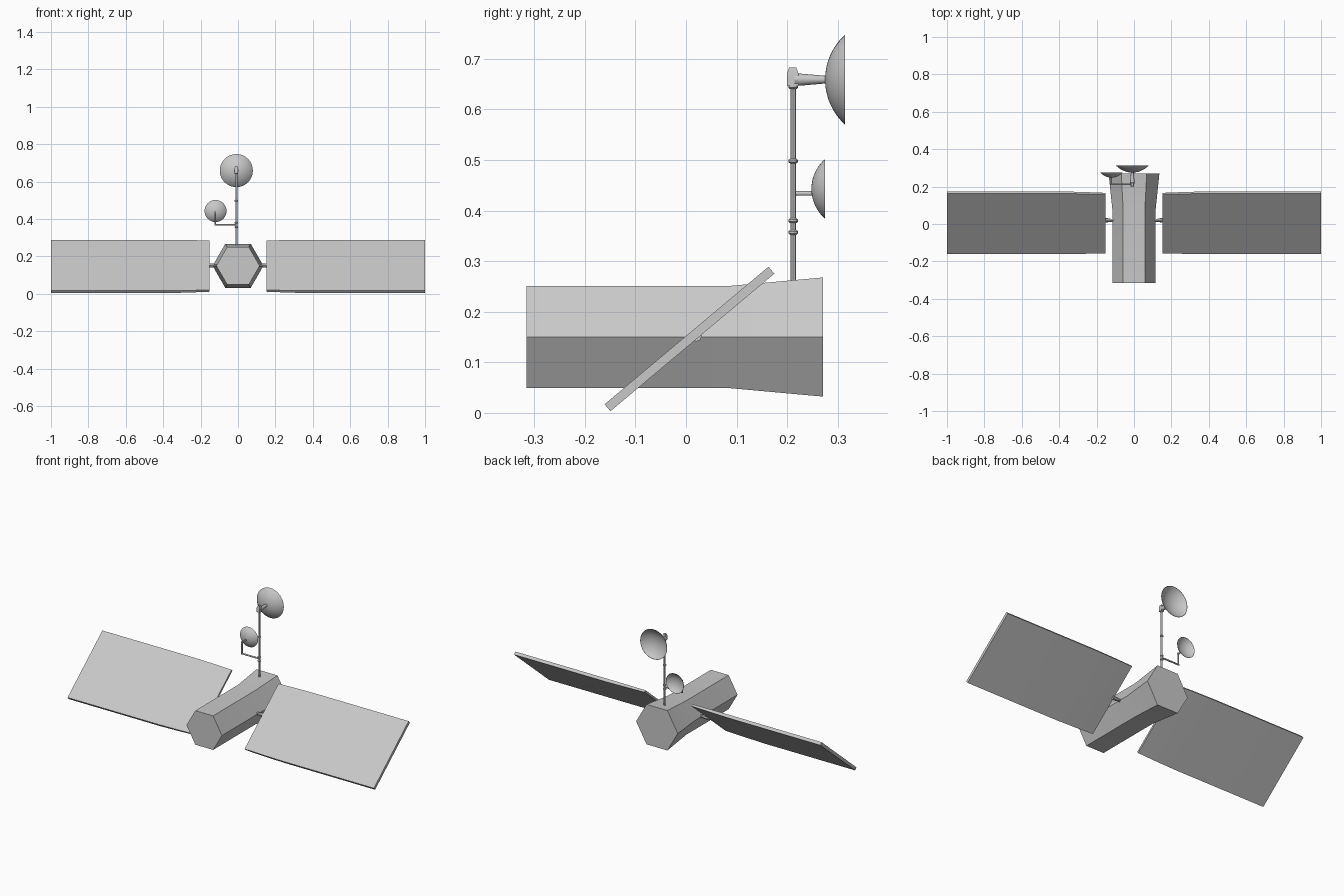
import bpy, bmesh, math
from mathutils import Vector

cube = bpy.data.objects.get("Cube")
if cube:
    bpy.data.objects.remove(cube)

grey = bpy.data.materials.new("satin_grey")
grey.use_nodes = True
grey.diffuse_color = (0.58, 0.58, 0.58, 1)
grey.node_tree.nodes["Principled BSDF"].inputs["Base Color"].default_value = (0.58, 0.58, 0.58, 1)

X, Y, Z = Vector((1, 0, 0)), Vector((0, 1, 0)), Vector((0, 0, 1))


def loft(name, rings):
    """Skin a row of equal-length rings of points and cap both ends."""
    bm = bmesh.new()
    rows = [[bm.verts.new(p) for p in ring] for ring in rings]
    n = len(rows[0])
    for a, b in zip(rows, rows[1:]):
        for i in range(n):
            j = (i + 1) % n
            bm.faces.new((a[i], a[j], b[j], b[i]))
    bm.faces.new(rows[0])
    bm.faces.new(rows[-1])
    bmesh.ops.remove_doubles(bm, verts=bm.verts, dist=1e-5)
    bmesh.ops.recalc_face_normals(bm, faces=bm.faces)
    mesh = bpy.data.meshes.new(name)
    bm.to_mesh(mesh)
    bm.free()
    mesh.materials.append(grey)
    obj = bpy.data.objects.new(name, mesh)
    bpy.context.collection.objects.link(obj)
    bpy.ops.object.select_all(action='DESELECT')
    obj.select_set(True)
    bpy.context.view_layer.objects.active = obj
    bpy.ops.object.shade_smooth_by_angle(angle=math.radians(30))
    return obj


def lathe(name, origin, axis, profile, sides=12):
    """Turn a profile of (radius, distance along axis)."""
    u = Y if axis == X else X
    v = axis.cross(u)
    turns = [2 * math.pi * i / sides for i in range(sides)]
    return loft(name, [[Vector(origin) + axis * h + (u * math.cos(t) + v * math.sin(t)) * max(r, 1e-7)
                        for t in turns] for r, h in profile])


def dish(name, origin, radius, depth, wall=0.002, steps=10):
    """Thin spherical bowl, apex at origin, open towards +y."""
    ball = (radius ** 2 + depth ** 2) / (2 * depth)
    rim = math.asin(radius / ball)
    outer = [(ball * math.sin(rim * i / steps), ball * (1 - math.cos(rim * i / steps)))
             for i in range(steps + 1)]
    inner = [(r * 0.985, h + wall * (1 - i / steps)) for i, (r, h) in enumerate(outer)]
    lathe(name, origin, Y, outer + inner[::-1], 32)


# Hexagonal hull, flared at the back
lathe("hull", (0, 0, 0.15), Y, [(0.116, -0.315), (0.116, 0.08), (0.136, 0.271)], 6)

# Tilted solar panels, slimmer at the inner end, with their struts
tilt = math.radians(40)
along = Vector((0, math.cos(tilt), math.sin(tilt)))
normal = Vector((0, -math.sin(tilt), math.cos(tilt)))
top_centre = Vector((0, 0.001, 0.153))


def panel_section(x, half_width, thick):
    top = top_centre + X * x
    low = top - normal * thick
    return [top - along * half_width, top + along * half_width,
            low + along * half_width, low - along * half_width]


for side, label in ((1, "left"), (-1, "right")):
    loft(label + "_panel", [panel_section(side * 0.153, 0.206, 0.012),
                            panel_section(side * 0.26, 0.209, 0.015),
                            panel_section(side * 0.40, 0.2115, 0.018),
                            panel_section(side * 1.0, 0.2115, 0.018)])
    lathe(label + "_panel_strut", (0, 0.02, 0.152), X,
          [(0.008, side * 0.10), (0.008, side * 0.125), (0.011, side * 0.14), (0.011, side * 0.162)], 8)

# Mast with collars
mx, my = -0.009, 0.212
lathe("mast", (mx, my, 0), Z, [(0.0055, 0.24), (0.0055, 0.655)])
for i, z in enumerate((0.357, 0.380, 0.498, 0.645)):
    lathe(f"mast_collar_{i + 1}", (mx, my, z), Z,
          [(0.006, -0.005), (0.0095, -0.002), (0.0095, 0.002), (0.006, 0.005)])

# Mast head and tapered arm for the large dish
def box_ring(cx, cy, z, hx, hy):
    return [Vector((cx + a * hx, cy + b * hy, z)) for a, b in ((-1, -1), (1, -1), (1, 1), (-1, 1))]


loft("mast_head", [box_ring(mx, 0.211, 0.646, 0.009, 0.011), box_ring(mx, 0.211, 0.672, 0.009, 0.011),
                   box_ring(mx, 0.211, 0.683, 0.006, 0.007)])
lathe("large_dish_arm", (mx, 0, 0.659), Y, [(0.012, 0.215), (0.012, 0.225), (0.0075, 0.277)])
dish("large_dish", (mx, 0.275, 0.659), 0.0885, 0.039)

# Side arm and small dish
px = -0.122
lathe("side_arm", (0, my, 0.369), X, [(0.0045, px - 0.004), (0.0045, mx)])
lathe("side_post", (px, my, 0), Z, [(0.0045, 0.365), (0.0045, 0.44)])
lathe("small_dish_arm", (px, 0, 0.434), Y, [(0.0055, 0.208), (0.0045, 0.22), (0.0045, 0.25)])
dish("small_dish", (px + 0.002, 0.248, 0.443), 0.059, 0.027)
